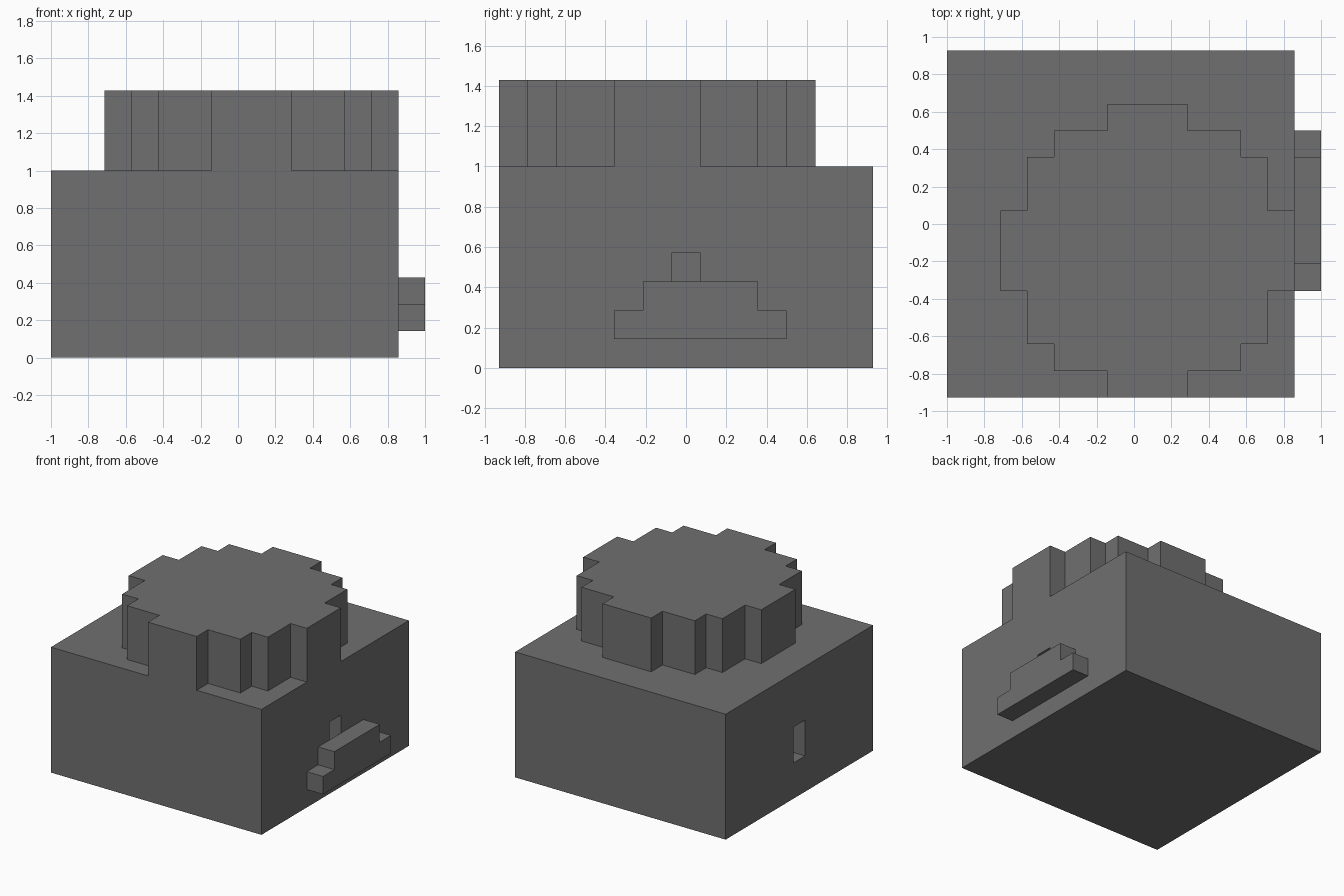
import bpy, bmesh
from mathutils import Vector, Matrix

U = 1 / 7  # one block of the blocky grid

default = bpy.data.objects.get("Cube")
if default:
    bpy.data.objects.remove(default, do_unlink=True)

# Single stone colour
stone = bpy.data.materials.new("stone_grey")
stone.use_nodes = True
colour = (0.16, 0.16, 0.16, 1)
stone.diffuse_color = colour
bsdf = next(n for n in stone.node_tree.nodes if n.type == 'BSDF_PRINCIPLED')
bsdf.inputs["Base Color"].default_value = colour


def finish(name, bm):
    bmesh.ops.recalc_face_normals(bm, faces=bm.faces)
    mesh = bpy.data.meshes.new(name)
    bm.to_mesh(mesh)
    bm.free()
    mesh.materials.append(stone)
    obj = bpy.data.objects.new(name, mesh)
    bpy.context.collection.objects.link(obj)
    return obj


def prism(name, outline, direction):
    """Extrude a closed outline of points along a direction."""
    bm = bmesh.new()
    face = bm.faces.new([bm.verts.new(p) for p in outline])
    grown = bmesh.ops.extrude_face_region(bm, geom=[face], use_keep_orig=True)
    verts = [v for v in grown["geom"] if isinstance(v, bmesh.types.BMVert)]
    bmesh.ops.translate(bm, verts=verts, vec=direction)
    return finish(name, bm)


# Square base with a narrow niche in its left and right walls
bm = bmesh.new()
size = Vector((13, 13, 7)) * U
bmesh.ops.create_cube(bm, size=1, matrix=Matrix.Translation((-U / 2, 0, size.z / 2))
                      @ Matrix.Diagonal((*size, 1)))
for co, normal in (((0, -U / 2, 0), (0, 1, 0)), ((0, U / 2, 0), (0, 1, 0)),
                   ((0, 0, 2 * U), (0, 0, 1)), ((0, 0, 4 * U), (0, 0, 1))):
    bmesh.ops.bisect_plane(bm, geom=bm.verts[:] + bm.edges[:] + bm.faces[:],
                           plane_co=co, plane_no=normal)
niches = [f for f in bm.faces if abs(f.normal.x) > 0.9
          and (f.calc_center_median() - Vector((f.calc_center_median().x, 0, 3 * U))).length < 0.01]
for face in niches:
    inward = -face.normal * U
    grown = bmesh.ops.extrude_discrete_faces(bm, faces=[face])["faces"]
    bmesh.ops.translate(bm, verts=grown[0].verts[:], vec=inward)
finish("base", bm)

# Stepped round tower: one quarter of corners, mirrored to a full outline
quarter = [(5.5, 1.5), (4.5, 1.5), (4.5, 3.5), (3.5, 3.5), (3.5, 4.5), (1.5, 4.5), (1.5, 5.5)]
half = quarter + [(-x, y) for x, y in reversed(quarter)]
outline = half + [(-x, -y) for x, y in half]
prism("round_tower", [((x + 0.5) * U, (y - 1) * U, 7 * U) for x, y in outline], (0, 0, 3 * U))

# Stepped ledge on the left wall
steps = [(-2.5, 1), (3.5, 1), (3.5, 2), (2.5, 2), (2.5, 3), (-1.5, 3), (-1.5, 2), (-2.5, 2)]
prism("stepped_ledge", [(6 * U, y * U, z * U) for y, z in steps], (U, 0, 0))
